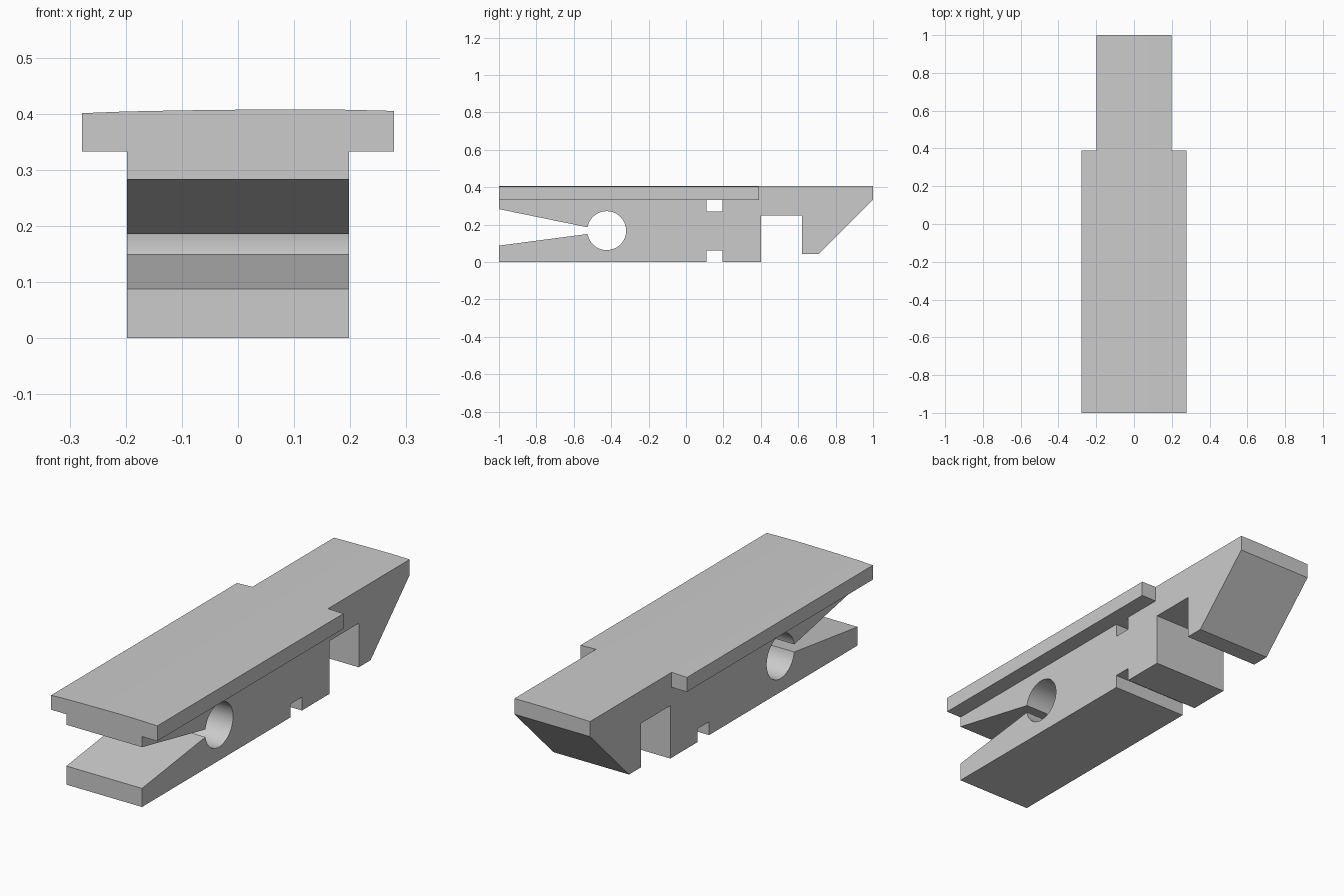
import bpy, bmesh, math
from mathutils import Vector

cube = bpy.data.objects.get("Cube")
if cube:
    bpy.data.objects.remove(cube, do_unlink=True)

grey = bpy.data.materials.new("plain grey")
grey.use_nodes = True
colour = (0.6, 0.6, 0.6, 1)
grey.diffuse_color = colour
grey.node_tree.nodes["Principled BSDF"].inputs["Base Color"].default_value = colour


def prism(name, points, offset):
    """Extrude a closed outline of 3D points along an offset."""
    bm = bmesh.new()
    face = bm.faces.new([bm.verts.new(p) for p in points])
    grown = bmesh.ops.extrude_face_region(bm, geom=[face])["geom"]
    bmesh.ops.translate(bm, vec=Vector(offset),
                        verts=[v for v in grown if isinstance(v, bmesh.types.BMVert)])
    bmesh.ops.recalc_face_normals(bm, faces=bm.faces)
    mesh = bpy.data.meshes.new(name)
    bm.to_mesh(mesh)
    bm.free()
    mesh.materials.append(grey)
    obj = bpy.data.objects.new(name, mesh)
    bpy.context.collection.objects.link(obj)
    return obj


def combine(target, other, operation):
    mod = target.modifiers.new(operation.lower(), "BOOLEAN")
    mod.operation = operation
    mod.solver = "EXACT"
    mod.object = other
    bpy.context.view_layer.objects.active = target
    bpy.ops.object.modifier_apply(modifier=mod.name)
    bpy.data.objects.remove(other, do_unlink=True)


half = 0.198      # half width of the body
wing = 0.278      # half width of the wide top plate
wing_end = 0.39   # where the wide part of the plate stops

# Round relief at the root of the jaws, from lower lip to upper lip
cy, cz, r = -0.424, 0.168, 0.104
lip, steps = math.asin(0.018 / r), 48
start, sweep = math.pi + lip, 2 * math.pi - 2 * lip
relief = [(cy + r * math.cos(start + sweep * i / steps),
           cz + r * math.sin(start + sweep * i / steps)) for i in range(steps + 1)]

# Body side outline: jaws, side notches, block, gap and hook
outline = [(-1, 0.37), (-1, 0.283)] + relief[::-1] + [
    (-1, 0.088), (-1, 0), (0.11, 0), (0.11, 0.063), (0.195, 0.063), (0.195, 0),
    (0.4, 0), (0.4, 0.25), (0.62, 0.25), (0.62, 0.042), (0.708, 0.042),
    (1, 0.333), (1, 0.37)]
body = prism("clip_body", [(-half, y, z) for y, z in outline], (2 * half, 0, 0))

# Through slot just under the top plate
slot = prism("slot_cutter", [(-1, 0.11, 0.27), (-1, 0.195, 0.27),
                             (-1, 0.195, 0.333), (-1, 0.11, 0.333)], (2, 0, 0))
combine(body, slot, "DIFFERENCE")

# Slightly crowned top plate, narrowed at the back
crown = [(-wing, 0.401), (-0.2, 0.404), (-0.1, 0.406), (0.07, 0.408),
         (0.12, 0.408), (0.2, 0.407), (wing, 0.405)]
section = [(wing, 0.333), (-wing, 0.333)] + crown
plate = prism("top_plate", [(x, -1, z) for x, z in section], (0, 2, 0))
for side in (-1, 1):
    corner = prism("corner_cutter", [(side * half, wing_end, 0.2), (side, wing_end, 0.2),
                                     (side, 2, 0.2), (side * half, 2, 0.2)], (0, 0, 1))
    combine(plate, corner, "DIFFERENCE")
combine(body, plate, "UNION")

# Smooth the round relief, keep every corner crisp
body.select_set(True)
bpy.context.view_layer.objects.active = body
bpy.ops.object.shade_smooth_by_angle(angle=math.radians(25))
